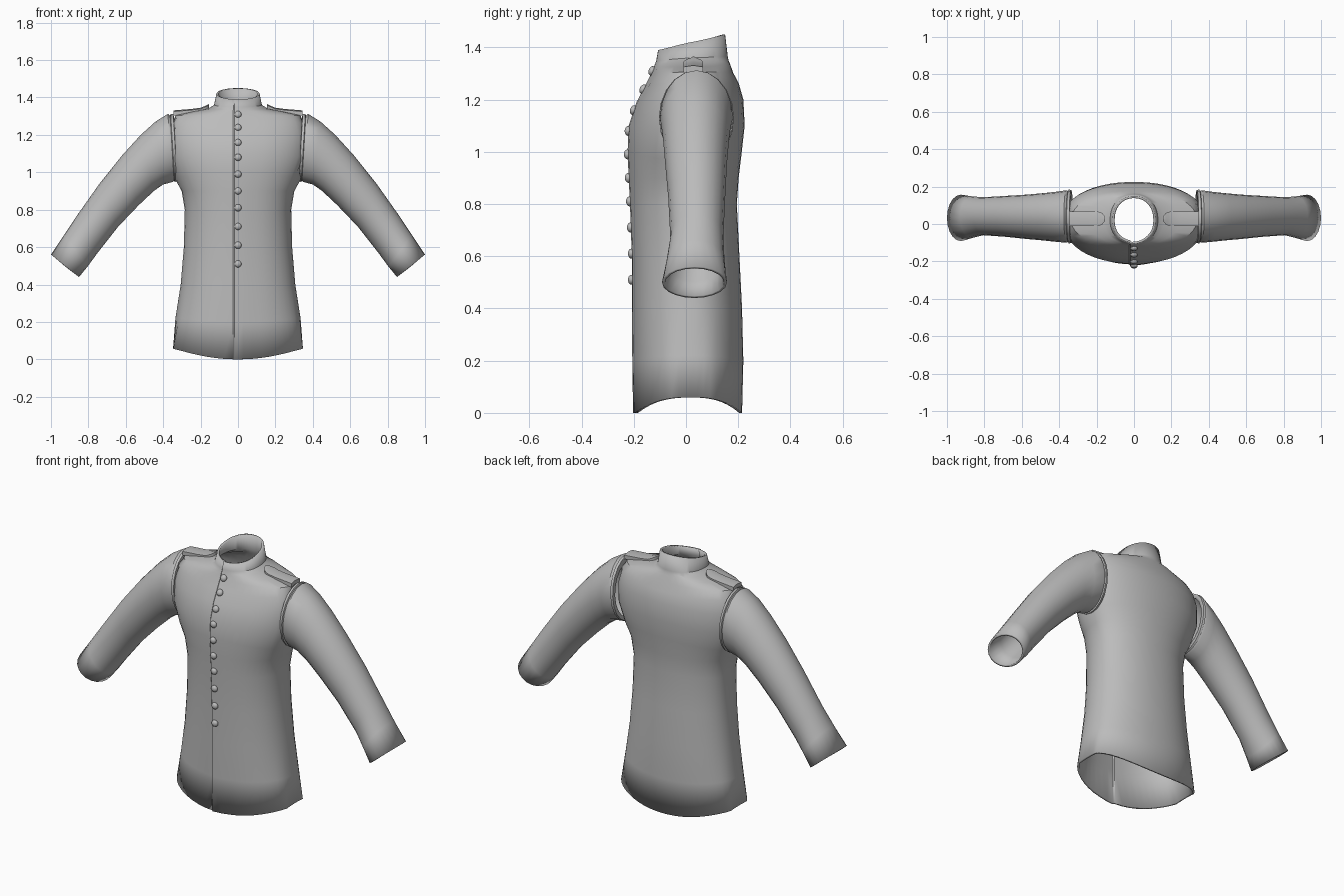
import bpy, bmesh, math
from mathutils import Vector

cube = bpy.data.objects.get("Cube")
if cube:
    bpy.data.objects.remove(cube)

cloth = bpy.data.materials.new("grey_cloth")
cloth.use_nodes = True
GREY = (0.5, 0.5, 0.5, 1)
cloth.diffuse_color = GREY
cloth.node_tree.nodes["Principled BSDF"].inputs["Base Color"].default_value = GREY


def finish(name, bm, thickness=0.0, angle=35):
    """Turn a bmesh into a smooth shaded object, with optional cloth thickness."""
    bmesh.ops.recalc_face_normals(bm, faces=bm.faces)
    mesh = bpy.data.meshes.new(name)
    bm.to_mesh(mesh)
    bm.free()
    mesh.materials.append(cloth)
    ob = bpy.data.objects.new(name, mesh)
    bpy.context.collection.objects.link(ob)
    bpy.ops.object.select_all(action='DESELECT')
    ob.select_set(True)
    bpy.context.view_layer.objects.active = ob
    bpy.ops.object.shade_smooth_by_angle(angle=math.radians(angle))
    if thickness:
        mod = ob.modifiers.new("thickness", 'SOLIDIFY')
        mod.thickness = thickness
        mod.offset = -1
    return ob


def loft(rings):
    """Skin closed rings of points that all have the same count."""
    bm = bmesh.new()
    rows = [[bm.verts.new(p) for p in ring] for ring in rings]
    for low, high in zip(rows, rows[1:]):
        for i in range(len(low)):
            j = (i + 1) % len(low)
            bm.faces.new((low[i], low[j], high[j], high[i]))
    return bm


# Body sections: half width, front y, back y, front z, side z, back z
SECTIONS = [
    (.365, -.195, .215, 0, .06, 0),
    (.335, -.198, .22, .2, .22, .2),
    (.307, -.20, .215, .4, .4, .4),
    (.29, -.20, .205, .6, .6, .6),
    (.285, -.207, .195, .8, .8, .8),
    (.302, -.212, .202, .9, .9, .9),
    (.34, -.216, .214, 1.0, .97, 1.0),
    (.38, -.212, .225, 1.1, 1.08, 1.1),
    (.385, -.182, .22, 1.19, 1.19, 1.2),
    (.365, -.15, .203, 1.25, 1.265, 1.26),
    (.335, -.125, .18, 1.30, 1.305, 1.305),
    (.24, -.115, .168, 1.325, 1.325, 1.34),
    (.16, -.112, .163, 1.335, 1.34, 1.35),
    (.128, -.107, .16, 1.35, 1.36, 1.365),
    (.115, -.10, .15, 1.39, 1.42, 1.45),
]
MID_Y = 0.02
EDGE = -0.02


def body_ring(section, power):
    a, front, back, zf, zs, zb = section
    cut = math.asin(EDGE / a)
    step = math.tau / 48
    angles = [cut - 0.003 / a, cut + 0.003 / a]
    angles += [cut + step * i for i in range(1, 48)]
    ring = []
    for t in angles:
        s, c = math.sin(t), math.cos(t)
        x = a * math.copysign(abs(s) ** 0.95, s)
        y_end, z_end = (front, zf) if c > 0 else (back, zb)
        y = MID_Y + (y_end - MID_Y) * abs(c) ** 0.9
        z = zs + (z_end - zs) * abs(c) ** power
        # overlapping front flap, fading towards the left
        if c > 0 and x > EDGE:
            y -= 0.008 * max(0, 1 - (x - EDGE) / 0.1)
        ring.append((max(-.347, min(.347, x)), y, z))
    return ring


rings = [body_ring(s, 1 if i > 12 else 2.5) for i, s in enumerate(SECTIONS)]
finish("jacket_body", loft(rings), 0.012)

# Sleeve sections: top x, top z, bottom x, bottom z, front y, back y
SLEEVE = [
    (.34, 1.285, .325, .975, -.085, .165),
    (.346, 1.31, .326, .952, -.102, .182),
    (.36, 1.312, .338, .948, -.104, .184),
    (.363, 1.303, .342, .956, -.097, .177),
    (.375, 1.312, .35, .948, -.10, .18),
    (.44, 1.272, .40, .935, -.095, .172),
    (.52, 1.20, .45, .90, -.088, .165),
    (.62, 1.09, .53, .825, -.08, .157),
    (.74, .94, .64, .71, -.068, .15),
    (.86, .77, .75, .57, -.06, .143),
    (.93, .665, .805, .495, -.075, .148),
    (1.0, .56, .85, .44, -.092, .157),
]


def sleeve_ring(section, side):
    tx, tz, bx, bz, front, back = section
    ring = []
    for i in range(20):
        t = math.tau * i / 20
        u = (1 + math.cos(t)) / 2
        y = (front + back) / 2 + (back - front) / 2 * math.sin(t)
        ring.append((side * (bx + (tx - bx) * u), y, bz + (tz - bz) * u))
    return ring


def shoulder_strap(side):
    """Flat strap with a rounded inner end, bent along the shoulder."""
    half, mid, inner = 0.038, 0.028, 0.155
    rows = []
    for x in (.155, .16, .17, .185, .2, .25, .3, .345):
        d = max(0, inner + half - x)
        w = max(0.008, math.sqrt(max(0, half ** 2 - d ** 2)))
        z = 1.335 + 0.025 * max(0, (.22 - x) / .065) ** 1.5
        z -= 0.01 * max(0, (x - .22) / .125)
        rows.append([(side * x, mid - w, z), (side * x, mid, z + .006),
                     (side * x, mid + w, z)])
    bm = bmesh.new()
    grid = [[bm.verts.new(p) for p in row] for row in rows]
    for r, q in zip(grid, grid[1:]):
        for k in range(2):
            bm.faces.new((r[k], r[k + 1], q[k + 1], q[k]))
    made = bmesh.ops.extrude_face_region(bm, geom=bm.faces[:])
    moved = [v for v in made["geom"] if isinstance(v, bmesh.types.BMVert)]
    bmesh.ops.translate(bm, verts=moved, vec=(0, 0, -0.022))
    return bm


for side, label in ((1, "left"), (-1, "right")):
    finish(label + "_sleeve", loft([sleeve_ring(s, side) for s in SLEEVE]), 0.012)
    finish(label + "_shoulder_strap", shoulder_strap(side))


def front_at(z):
    """Front surface y and its outward direction at a height."""
    for low, high in zip(SECTIONS, SECTIONS[1:]):
        if low[3] <= z <= high[3]:
            f = (z - low[3]) / (high[3] - low[3])
            slope = Vector((0, high[1] - low[1], high[3] - low[3]))
            return low[1] + (high[1] - low[1]) * f, Vector((0, -slope.z, slope.y))


# Row of domed buttons down the front
for n, z in enumerate((1.31, 1.24, 1.16, 1.08, .99, .90, .81, .71, .61, .51)):
    y, normal = front_at(z)
    bm = bmesh.new()
    bmesh.ops.create_uvsphere(bm, u_segments=12, v_segments=8, radius=0.019)
    bmesh.ops.scale(bm, verts=bm.verts, vec=(1, 1, 0.7))
    turn = normal.to_track_quat('Z', 'Y').to_matrix()
    bmesh.ops.rotate(bm, verts=bm.verts, matrix=turn)
    bmesh.ops.translate(bm, verts=bm.verts, vec=(0, y - 0.009, z))
    finish("button_%d" % (n + 1), bm)
